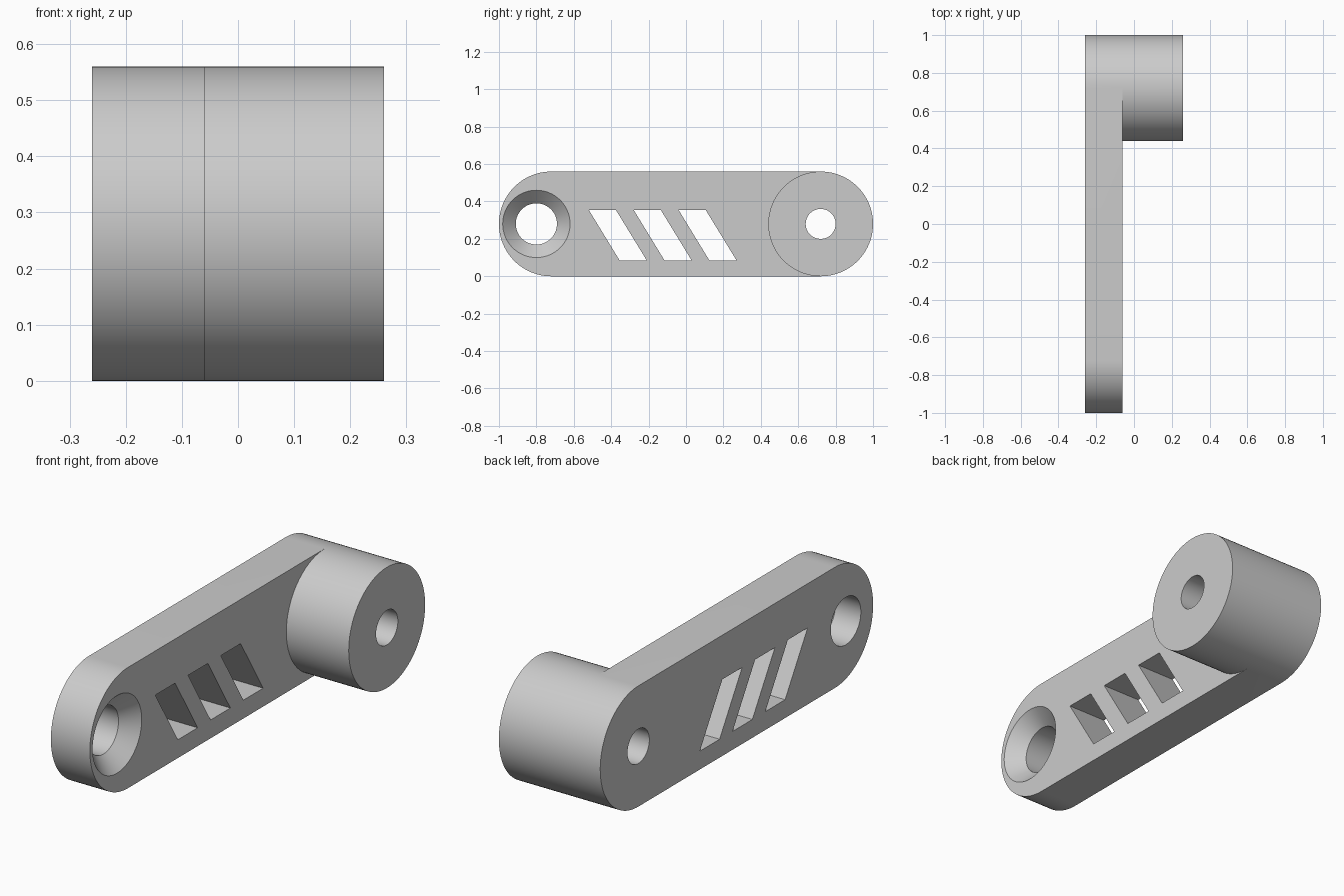
import bpy, bmesh, math

cube = bpy.data.objects.get("Cube")
if cube:
    bpy.data.objects.remove(cube, do_unlink=True)

# Shared dimensions
BACK, FACE, TIP = -0.26, -0.06, 0.26    # x of arm back, arm face, boss end
R = 0.28                                # radius of the rounded ends and boss
PIVOT_Y, SINK_Y = 0.72, -0.80
SEG = 96

grey = bpy.data.materials.new("light grey")
grey.use_nodes = True
colour = (0.6, 0.6, 0.6, 1)
grey.diffuse_color = colour
grey.node_tree.nodes["Principled BSDF"].inputs["Base Color"].default_value = colour


def arc(y, radius, start=0, turn=2 * math.pi, count=SEG, closed=True):
    """Points (y, z) along an arc centred at height R."""
    n = count if closed else count + 1
    return [(y + radius * math.cos(start + turn * i / count),
             R + radius * math.sin(start + turn * i / count)) for i in range(n)]


def loft(name, sections):
    """Solid through matching (x, outline) sections along x."""
    bm = bmesh.new()
    rings = [[bm.verts.new((x, y, z)) for y, z in pts] for x, pts in sections]
    for a, b in zip(rings, rings[1:]):
        for i in range(len(a)):
            j = (i + 1) % len(a)
            bm.faces.new((a[i], a[j], b[j], b[i]))
    bm.faces.new(rings[0])
    bm.faces.new(rings[-1])
    bmesh.ops.recalc_face_normals(bm, faces=bm.faces)
    mesh = bpy.data.meshes.new(name)
    bm.to_mesh(mesh)
    bm.free()
    mesh.materials.append(grey)
    obj = bpy.data.objects.new(name, mesh)
    bpy.context.collection.objects.link(obj)
    return obj


def combine(target, tool, operation):
    """Apply a boolean and discard the tool object."""
    bpy.context.view_layer.objects.active = target
    mod = target.modifiers.new(operation, "BOOLEAN")
    mod.operation, mod.solver, mod.object = operation, "EXACT", tool
    bpy.ops.object.modifier_apply(modifier=mod.name)
    bpy.data.objects.remove(tool, do_unlink=True)


# Arm with two rounded ends
half = math.pi
outline = (arc(PIVOT_Y, R, -half / 2, half, SEG // 2, False)
           + arc(-PIVOT_Y, R, half / 2, half, SEG // 2, False))
arm = loft("crank_arm", [(BACK, outline), (FACE, outline)])

# Round boss on the face of the arm
circle = arc(PIVOT_Y, R)
combine(arm, loft("boss", [(FACE, circle), (TIP, circle)]), "UNION")

# Bore through the boss
bore = arc(PIVOT_Y, 0.08)
combine(arm, loft("bore", [(BACK - 0.1, bore), (TIP + 0.1, bore)]), "DIFFERENCE")

# Countersunk screw hole, opening on the boss side
hole, rim = arc(SINK_Y, 0.11), arc(SINK_Y, 0.18)
combine(arm, loft("screw_hole", [(BACK - 0.1, hole), (FACE - 0.07, hole),
                                 (FACE, rim), (FACE + 0.1, rim)]), "DIFFERENCE")

# Three slanted slots
for i in range(3):
    y = -0.52 + 0.24 * i
    slot = [(y, 0.355), (y + 0.145, 0.355), (y + 0.31, 0.085), (y + 0.165, 0.085)]
    combine(arm, loft("slot", [(BACK - 0.1, slot), (FACE + 0.1, slot)]), "DIFFERENCE")

# Smooth curved walls, sharp rims
bpy.ops.object.select_all(action="DESELECT")
arm.select_set(True)
bpy.context.view_layer.objects.active = arm
bpy.ops.object.shade_smooth_by_angle(angle=math.radians(30))
